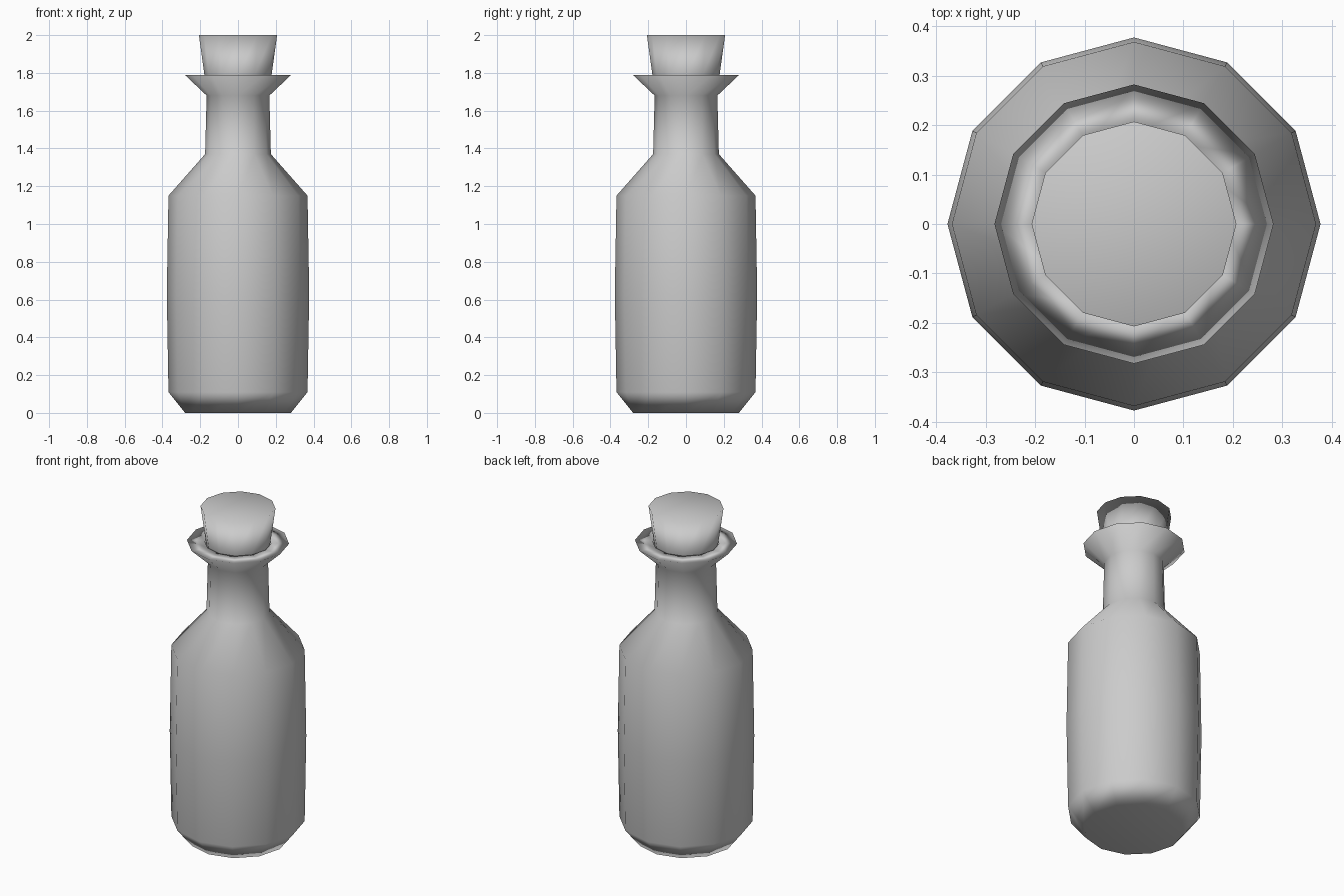
import bpy
import bmesh
from math import cos, sin, tau

SIDES = 12

cube = bpy.data.objects.get("Cube")
if cube:
    bpy.data.objects.remove(cube, do_unlink=True)

# One plain grey for everything
grey = bpy.data.materials.new("plain grey")
grey.use_nodes = True
colour = (0.6, 0.6, 0.6, 1)
grey.diffuse_color = colour
grey.node_tree.nodes["Principled BSDF"].inputs["Base Color"].default_value = colour


def turned(name, profile):
    """Revolve (radius, height) points about z and cap both ends."""
    bm = bmesh.new()
    rings = [[bm.verts.new((r * cos(tau * i / SIDES), r * sin(tau * i / SIDES), z))
              for i in range(SIDES)] for r, z in profile]
    for low, high in zip(rings, rings[1:]):
        for i in range(SIDES):
            j = (i + 1) % SIDES
            bm.faces.new((low[i], low[j], high[j], high[i]))
    bm.faces.new(rings[0][::-1])
    bm.faces.new(rings[-1])
    bmesh.ops.recalc_face_normals(bm, faces=bm.faces)
    for face in bm.faces:
        face.smooth = True
    mesh = bpy.data.meshes.new(name)
    bm.to_mesh(mesh)
    bm.free()
    mesh.materials.append(grey)
    obj = bpy.data.objects.new(name, mesh)
    bpy.context.collection.objects.link(obj)
    # Larger faces steer the smooth shading
    weighted = obj.modifiers.new("Weighted Normal", "WEIGHTED_NORMAL")
    weighted.mode = "FACE_AREA"
    return obj


# Bottle: foot, bulging body, shoulder, neck, flared lip, mouth
turned("bottle", [
    (0.28, 0), (0.368, 0.11), (0.377, 0.63), (0.368, 1.15),
    (0.174, 1.37), (0.166, 1.68), (0.282, 1.79),
    (0.185, 1.79), (0.15, 1.68),
])

# Tapered stopper pushed into the mouth
turned("stopper", [(0.165, 1.69), (0.178, 1.79), (0.207, 2.0)])
